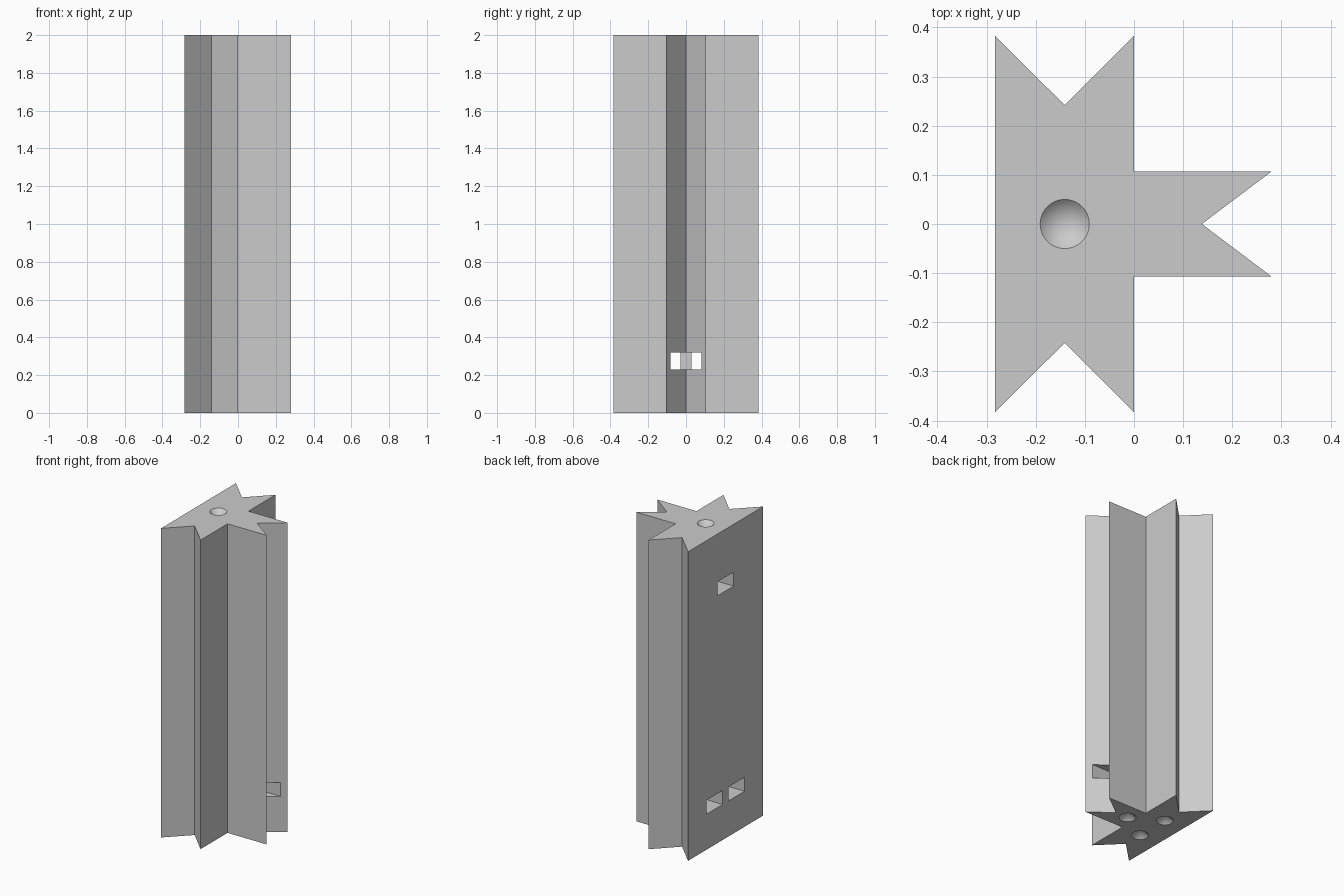
import bpy
import bmesh
import math
from mathutils import Matrix, Vector

cube = bpy.data.objects.get("Cube")
if cube:
    bpy.data.objects.remove(cube, do_unlink=True)

HEIGHT = 2.0
BACK, HUB, END = -0.283, -0.141, 0.28   # flat face, cross arm axis, stem tip

grey = bpy.data.materials.new("plain grey")
grey.use_nodes = True
colour = (0.6, 0.6, 0.6, 1)
grey.diffuse_color = colour
grey.node_tree.nodes["Principled BSDF"].inputs["Base Color"].default_value = colour


def make_object(name, bm):
    bmesh.ops.recalc_face_normals(bm, faces=bm.faces)
    mesh = bpy.data.meshes.new(name)
    bm.to_mesh(mesh)
    bm.free()
    mesh.materials.append(grey)
    obj = bpy.data.objects.new(name, mesh)
    bpy.context.collection.objects.link(obj)
    return obj


def box(x0, x1, y, z, width=0.165, height=0.09):
    bm = bmesh.new()
    place = Matrix.Translation(((x0 + x1) / 2, y, z))
    size = Matrix.Diagonal((x1 - x0, width, height, 1))
    bmesh.ops.create_cube(bm, size=1, matrix=place @ size)
    return make_object("pocket_cutter", bm)


def cone(x, y, z, up):
    # Double-length cone centred on the surface: the tip ends inside the post
    bm = bmesh.new()
    turn = Matrix.Rotation(0 if up else math.pi, 4, "X")
    bmesh.ops.create_cone(bm, cap_ends=True, segments=48, radius1=0.1,
                          radius2=0, depth=0.1,
                          matrix=Matrix.Translation((x, y, z)) @ turn)
    return make_object("countersink_cutter", bm)


# T-shaped post with a notch in the end of each arm
half = [(END - 0.142, 0), (END, 0.107), (0, 0.107), (0, 0.383),
        (HUB, 0.242), (BACK, 0.383)]
outline = half + [(x, -y) for x, y in reversed(half[1:])]
bm = bmesh.new()
base = bm.faces.new([bm.verts.new((x, y, 0)) for x, y in outline])
top = bmesh.ops.extrude_face_region(bm, geom=[base])["geom"]
bmesh.ops.translate(bm, vec=Vector((0, 0, HEIGHT)),
                    verts=[v for v in top if isinstance(v, bmesh.types.BMVert)])
post = make_object("notched_post", bm)

# Square pockets in the flat face and in the stem notch
cutters = [box(BACK - 0.05, -0.06, 0, 1.645),
           box(-0.09, END + 0.05, 0, 0.275)]
cutters += [box(BACK - 0.05, -0.06, side * 0.112, 0.275) for side in (-1, 1)]

# Conical dimples: one on top, three underneath
cutters.append(cone(HUB, 0, HEIGHT, False))
cutters += [cone(x, y, 0, True)
            for x, y in ((HUB, 0.112), (HUB, -0.112), (0.05, 0))]

for obj in bpy.context.selected_objects:
    obj.select_set(False)
bpy.context.view_layer.objects.active = post
post.select_set(True)
for cutter in cutters:
    cut = post.modifiers.new("cut", "BOOLEAN")
    cut.operation = "DIFFERENCE"
    cut.solver = "EXACT"
    cut.object = cutter
    bpy.ops.object.modifier_apply(modifier=cut.name)
    bpy.data.objects.remove(cutter, do_unlink=True)

bpy.ops.object.shade_smooth_by_angle(angle=math.radians(30))
